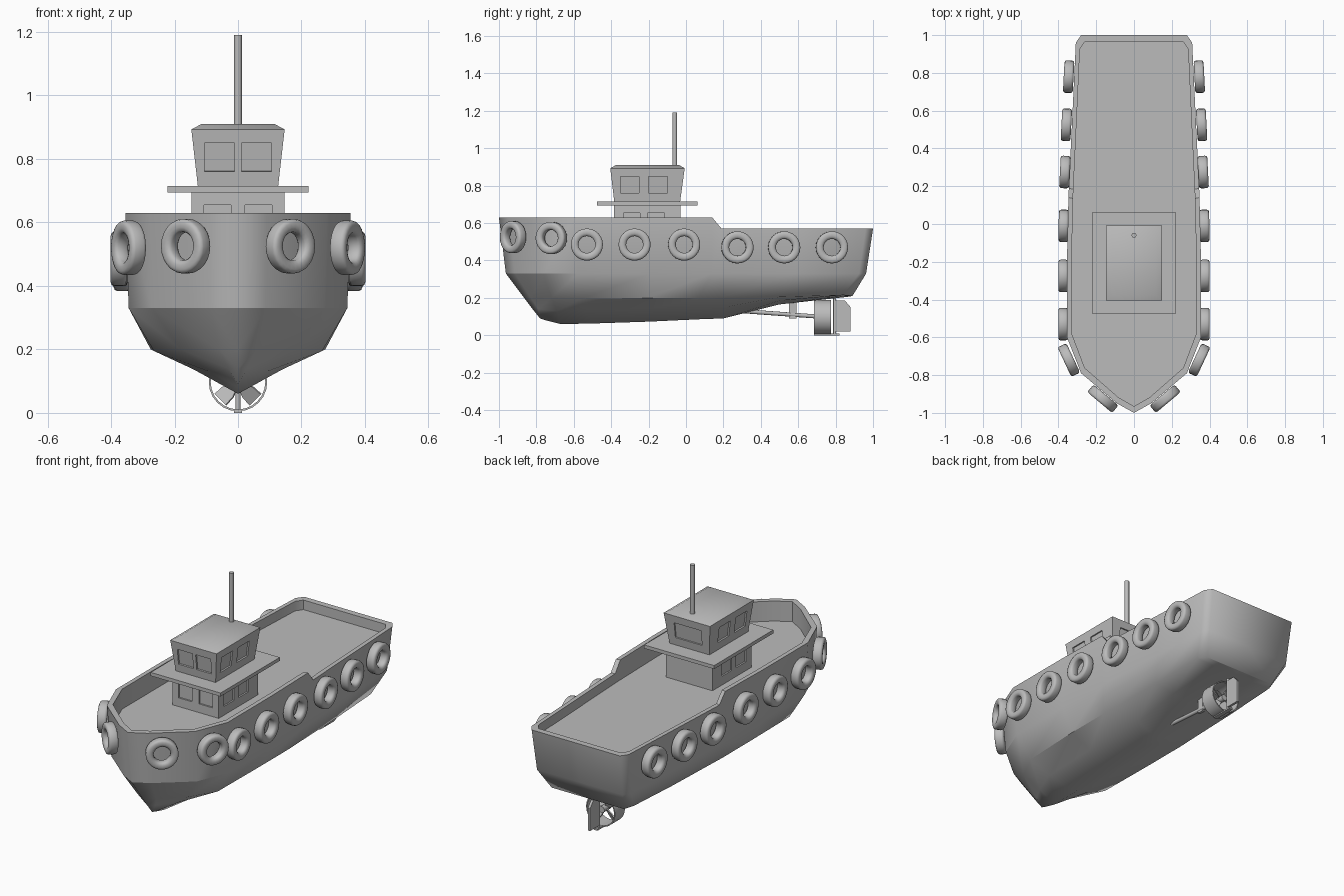
import bpy, bmesh
from math import radians, pi, cos, sin, atan2
from mathutils import Matrix, Vector

if "Cube" in bpy.data.objects:
    bpy.data.objects.remove(bpy.data.objects["Cube"])

grey = bpy.data.materials.new('dark_grey')
grey.diffuse_color = (.5, .5, .5, 1)
grey.use_nodes = True
grey.node_tree.nodes["Principled BSDF"].inputs["Base Color"].default_value = grey.diffuse_color


def make(name, bm, smooth=None):
    bmesh.ops.recalc_face_normals(bm, faces=bm.faces[:])
    me = bpy.data.meshes.new(name)
    bm.to_mesh(me)
    bm.free()
    me.materials.append(grey)
    ob = bpy.data.objects.new(name, me)
    bpy.context.collection.objects.link(ob)
    if smooth:
        bpy.ops.object.select_all(action='DESELECT')
        ob.select_set(True)
        bpy.context.view_layer.objects.active = ob
        bpy.ops.object.shade_smooth_by_angle(angle=radians(smooth))
    return ob


def loft(rings, closed=True, caps=True):
    bm = bmesh.new()
    rows = [[bm.verts.new(p) for p in r] for r in rings]
    n = len(rows[0])
    for a, b in zip(rows, rows[1:]):
        for i in range(n if closed else n - 1):
            j = (i + 1) % n
            bm.faces.new((a[i], a[j], b[j], b[i]))
    if caps:
        bm.faces.new(rows[0])
        bm.faces.new(rows[-1])
    return bm


def rect(x, y0, y1, z):
    return [(-x, y0, z), (x, y0, z), (x, y1, z), (-x, y1, z)]


def box(name, x, y0, y1, z0, z1):
    return make(name, loft([rect(x, y0, y1, z0), rect(x, y0, y1, z1)]))


def rod(name, a, b, r, sides=12):
    a, b = Vector(a), Vector(b)
    bm = bmesh.new()
    m = Matrix.Translation((a + b) / 2) @ (b - a).to_track_quat('Z', 'Y').to_matrix().to_4x4()
    bmesh.ops.create_cone(bm, cap_ends=True, segments=sides, radius1=r, radius2=r,
                          depth=(b - a).length, matrix=m)
    return make(name, bm, 40)


# Hull: lengthwise lines from bow to stern (half), lofted and mirrored
rail_xy = [(0, -1), (.09, -.95), (.28, -.79), (.355, -.6), (.355, -.2), (.347, .14),
           (.345, .19), (.325, .6), (.308, .96), (.28, 1), (0, 1)]
rail_z = [.63] * 6 + [.57] * 5
rail = [(x, y, z) for (x, y), z in zip(rail_xy, rail_z)]
knuckle = [(x * .97, y * .963, .33) for x, y in rail_xy]
chine = [(0, -.865, .2), (.06, -.83, .2), (.18, -.72, .2), (.265, -.56, .195), (.275, -.2, .2),
         (.275, .07, .2), (.27, .19, .2), (.265, .5, .205), (.255, .84, .215), (.23, .89, .21), (0, .89, .21)]
bilge = [(0, -.82, .14), (.03, -.79, .14), (.09, -.69, .13), (.14, -.55, .137), (.145, -.2, .142),
         (.14, .1, .145), (.13, .19, .147), (.14, .5, .185), (.13, .84, .21), (.11, .887, .21), (0, .887, .21)]
keel = [(0, y, z) for y, z in [(-.78, .09), (-.75, .08), (-.67, .06), (-.5, .063), (-.2, .073), (.1, .087),
                               (.2, .09), (.5, .165), (.86, .205), (.88, .208), (.885, .21)]]
inner = [(x * .93, y * .965, z) for x, y, z in rail]
deck_z = .515
deck_edge = [(x, y, deck_z) for x, y, z in inner]
deck_mid = [(0, y, deck_z) for x, y, z in inner]
bm = loft([keel, bilge, chine, knuckle, rail, inner, deck_edge, deck_mid], closed=False, caps=False)
bmesh.ops.remove_doubles(bm, verts=bm.verts[:], dist=.0005)
half = bm.verts[:] + bm.edges[:] + bm.faces[:]
bmesh.ops.mirror(bm, geom=half, axis='X', merge_dist=.0005)
hull = make('hull', bm, 32).data
# Outer skin is smooth all round, with creases at the bow knuckle and midship chine
for e in hull.edges:
    a, b = (hull.vertices[i].co for i in e.vertices)
    if min(a.z, b.z) < .5:
        bow = abs(a.z - .33) + abs(b.z - .33) < .01 and max(a.y, b.y) < -.5
        mid = (abs(a.z - .2) + abs(b.z - .2) < .012 and min(abs(a.x), abs(b.x)) > .26
               and max(a.y, b.y) < .1)
        e.use_edge_sharp = bow or mid

# Wheelhouse: lower cabin, platform, flared upper cabin with softly sloped roof
lower = box('lower_cabin', .147, -.385, -.03, deck_z - .01, .7)
box('platform', .222, -.475, .062, .695, .715)
upper = make('upper_cabin', loft([rect(.126, -.383, -.032, .71), rect(.147, -.405, -.007, .893),
                                  rect(.115, -.375, -.037, .91)]), 40)


# Windows: shallow recesses; each is (wall point, facing angle, width, height)
def cut_windows(ob, windows, tilt, depth=.009):
    bm = bmesh.new()
    for p, ang, w, h in windows:
        m = (Matrix.Translation(p) @ Matrix.Rotation(ang, 4, 'Z') @ Matrix.Rotation(tilt, 4, 'X')
             @ Matrix.Diagonal((w, depth * 2, h, 1)))
        bmesh.ops.create_cube(bm, size=1, matrix=m)
    cutter = make('window_cutter', bm)
    cutter.hide_render = True
    mod = ob.modifiers.new('windows', 'BOOLEAN')
    mod.object, mod.operation, mod.solver = cutter, 'DIFFERENCE', 'EXACT'
    bpy.context.view_layer.objects.active = ob
    bpy.ops.object.modifier_apply(modifier=mod.name)
    bpy.data.objects.remove(cutter)


up, low = [((0, -.018, .805), pi, .17, .09)], []
for s in (-1, 1):
    up += [((s * .058, -.394, .805), 0, .095, .09)]
    up += [((s * .137, y, .805), s * pi / 2, .1, .09) for y in (-.3, -.15)]
    low += [((s * .065, -.385, .61), 0, .085, .09)]
    low += [((s * .147, y, .61), s * pi / 2, .09, .09) for y in (-.29, -.16)]
cut_windows(upper, up, atan2(.022, .18))
cut_windows(lower, low, 0)

# Mast
rod('mast', (0, -.06, .89), (0, -.06, 1.19), .013)

# Tyre fenders: square-shouldered ring section (radius, offset), then (x, y, z, facing angle)
side = [(.045, .014), (.05, .022), (.06, .026), (.074, .026), (.083, .022), (.086, .014)]
section = side + [(r, -t) for r, t in reversed(side)]
tyres = [(.165, -.925, .525, -50), (.345, -.72, .52, -25), (.375, -.53, .485, 0),
         (.375, -.275, .485, 0), (.373, -.01, .485, 1), (.366, .275, .47, 3),
         (.358, .525, .47, 3), (.346, .78, .47, 3)]
for i, (x, y, z, a) in enumerate(tyres):
    for s in (-1, 1):
        rings = [[(t, r * cos(pi * k / 12), r * sin(pi * k / 12)) for r, t in section] for k in range(25)]
        bm = loft(rings, caps=False)
        bmesh.ops.remove_doubles(bm, verts=bm.verts[:], dist=.0001)
        ob = make(f"tyre_{i}_{'right' if s > 0 else 'left'}", bm, 60)
        ob.location = (s * x, y, z)
        ob.rotation_euler.z = s * radians(a)

# Propeller shaft and its strut
cz = .097
rod('propeller_shaft', (0, .22, .135), (0, .75, cz), .011)
box('shaft_strut', .008, .55, .59, .09, .19)
rod('propeller_hub', (0, .7, cz), (0, .765, cz), .018)


# Nozzle ring around the propeller
def circle(r, y, n=24):
    return [(r * cos(2 * pi * i / n), y, cz + r * sin(2 * pi * i / n)) for i in range(n)]


make('nozzle', loft([circle(.086, .685), circle(.092, .685), circle(.092, .775),
                     circle(.086, .775), circle(.086, .685)], caps=False), 40)

# Four pitched propeller blades
for i in range(4):
    spin = Matrix.Translation((0, .73, cz)) @ Matrix.Rotation(pi / 4 + i * pi / 2, 4, 'Y')
    pitch = Matrix.Rotation(radians(35), 4, 'Z')
    rings = []
    for z, w in ((.01, .012), (.045, .028), (.078, .03)):
        rings.append([spin @ pitch @ Vector(p) for p in rect(w, -.003, .003, z)])
    make(f'propeller_blade_{i}', loft(rings))

# Rudder with clipped top corner, its stock and the lower shoe
outline = [(.79, .02), (.88, .02), (.88, .15), (.85, .185), (.79, .185)]
make('rudder', loft([[(x, y, z) for y, z in outline] for x in (-.007, .007)]))
rod('rudder_stock', (0, .795, .005), (0, .795, .22), .008)
box('rudder_shoe', .012, .685, .82, 0, .01)
